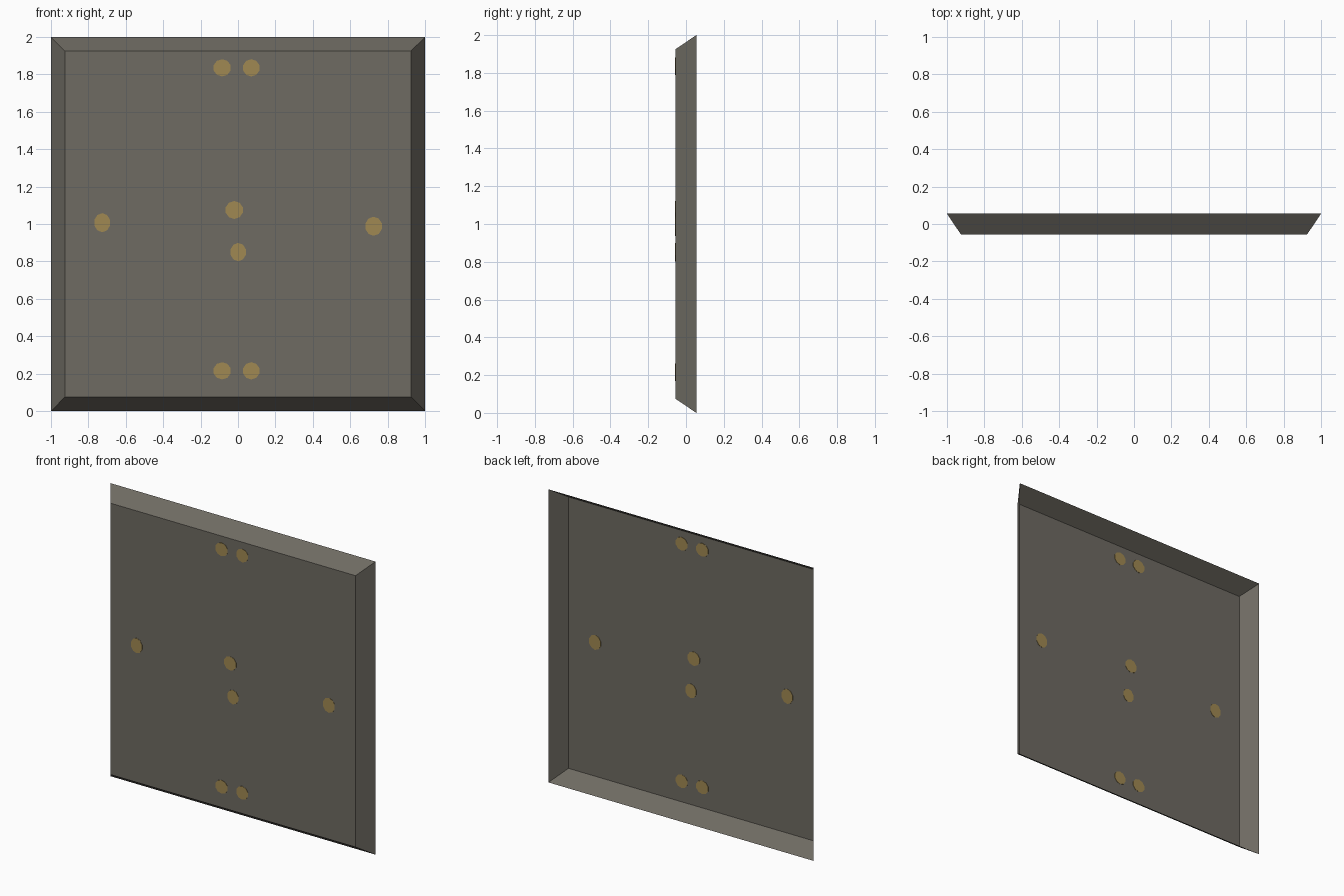
import bpy, bmesh, math

if "Cube" in bpy.data.objects:
    bpy.data.objects.remove(bpy.data.objects["Cube"])


def material(name, rgb):
    m = bpy.data.materials.new(name)
    m.diffuse_color = (*rgb, 1.0)
    m.use_nodes = True
    m.node_tree.nodes["Principled BSDF"].inputs["Base Color"].default_value = m.diffuse_color
    return m


def finish(bm, name, mat):
    me = bpy.data.meshes.new(name)
    bm.to_mesh(me)
    bm.free()
    me.materials.append(mat)
    ob = bpy.data.objects.new(name, me)
    bpy.context.collection.objects.link(ob)
    return ob


grey = material("warm_grey", (0.156, 0.145, 0.122))
ochre = material("ochre", (0.352, 0.250, 0.084))

FRONT, BACK = -0.055, 0.055
MID_Z = 1.0


# Shallow tray sheet: flat front panel with four flared rims, open at the back
def ring(bm, half, y):
    return [bm.verts.new((sx * half, y, MID_Z + sz * half))
            for sx, sz in ((-1, -1), (1, -1), (1, 1), (-1, 1))]


bm = bmesh.new()
inner = ring(bm, 0.926, FRONT)
outer = ring(bm, 1.0, BACK)
bm.faces.new(inner)
for i in range(4):
    j = (i + 1) % 4
    bm.faces.new((inner[j], inner[i], outer[i], outer[j]))
finish(bm, "tray_panel", grey)

# Painted spots: thin plates showing on both sides of the panel (x, z, rx, rz)
spots = [(-0.085, 1.835, 0.048, 0.046), (0.071, 1.835, 0.046, 0.046),
         (-0.085, 0.215, 0.048, 0.046), (0.071, 0.215, 0.046, 0.046),
         (-0.726, 1.007, 0.044, 0.051), (0.725, 0.988, 0.046, 0.051),
         (-0.020, 1.075, 0.048, 0.048), (0.001, 0.850, 0.043, 0.049)]
SIDES, THICK = 10, 0.004
for n, (x, z, rx, rz) in enumerate(spots, 1):
    bm = bmesh.new()
    rings = []
    for y in (FRONT - THICK / 2, FRONT + THICK / 2):
        rings.append([bm.verts.new((x + rx * math.cos(a), y, z + rz * math.sin(a)))
                      for a in (2 * math.pi * (k + 0.5) / SIDES for k in range(SIDES))])
    bm.faces.new(rings[0])
    bm.faces.new(rings[1][::-1])
    for k in range(SIDES):
        j = (k + 1) % SIDES
        bm.faces.new((rings[0][j], rings[0][k], rings[1][k], rings[1][j]))
    finish(bm, f"spot_{n}", ochre)
